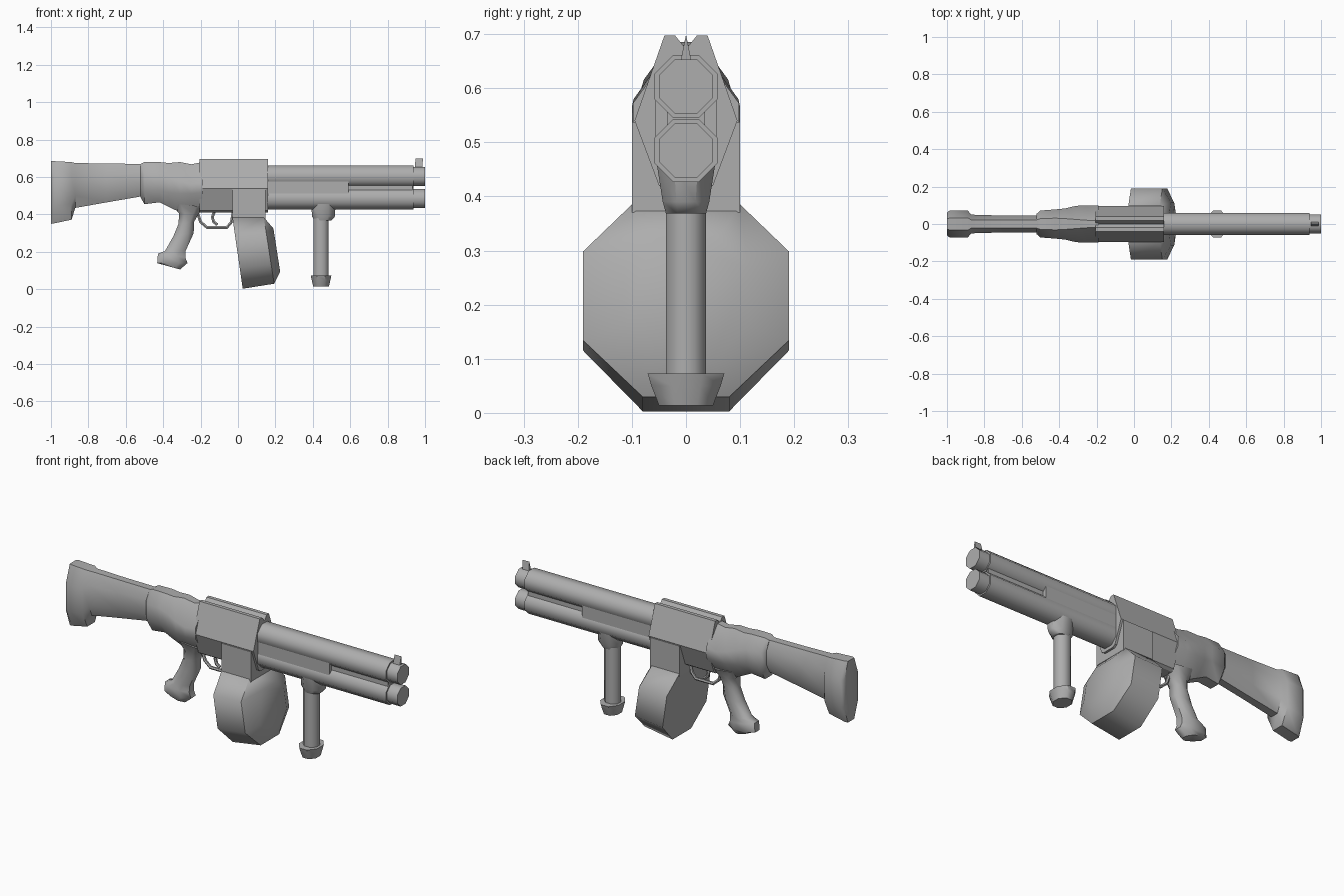
import bpy, bmesh, math
from mathutils import Vector

if "Cube" in bpy.data.objects:
    bpy.data.objects.remove(bpy.data.objects["Cube"], do_unlink=True)

grey = bpy.data.materials.new("grey metal")
grey.use_nodes = True
grey.diffuse_color = (0.42, 0.42, 0.42, 1)
grey.node_tree.nodes["Principled BSDF"].inputs["Base Color"].default_value = (0.42, 0.42, 0.42, 1)


def finish(obj, angle=50):
    obj.data.materials.append(grey)
    bpy.ops.object.select_all(action='DESELECT')
    obj.select_set(True)
    bpy.context.view_layer.objects.active = obj
    bpy.ops.object.shade_smooth_by_angle(angle=math.radians(angle))
    return obj


def loft(name, rings, angle=50):
    """Skin a list of equally long point rings and cap both ends."""
    bm = bmesh.new()
    vs = [[bm.verts.new(p) for p in ring] for ring in rings]
    n = len(vs[0])
    for a, b in zip(vs, vs[1:]):
        for i in range(n):
            j = (i + 1) % n
            bm.faces.new((a[i], a[j], b[j], b[i]))
    bm.faces.new(vs[0])
    bm.faces.new(vs[-1])
    bmesh.ops.recalc_face_normals(bm, faces=bm.faces)
    mesh = bpy.data.meshes.new(name)
    bm.to_mesh(mesh)
    bm.free()
    obj = bpy.data.objects.new(name, mesh)
    bpy.context.collection.objects.link(obj)
    return finish(obj, angle)


def octagon(k=0.45):
    """Unit square with its corners cut."""
    return [(1, k), (k, 1), (-k, 1), (-1, k), (-1, -k), (-k, -1), (k, -1), (1, -k)]


def along_x(x, top, bottom, half, k=0.45):
    mid, h = (top + bottom) / 2, (top - bottom) / 2
    return [(x, a * half, mid + b * h) for a, b in octagon(k)]


def slanted(back, front, half):
    """Octagonal section between a rear and a front point in the xz plane."""
    a, b = Vector((back[0], 0, back[1])), Vector((front[0], 0, front[1]))
    return [(a + b) / 2 + (b - a) / 2 * u + Vector((0, v * half, 0)) for u, v in octagon()]


def mirrored(half):
    return half + [(-y, z) for y, z in reversed(half) if y > 0]


# Shoulder stock with flared butt
loft("stock", [along_x(*s) for s in [
    (-1, 0.685, 0.35, 0.06), (-0.985, 0.685, 0.352, 0.073), (-0.89, 0.68, 0.372, 0.073),
    (-0.87, 0.675, 0.435, 0.05), (-0.7, 0.672, 0.465, 0.045), (-0.48, 0.67, 0.503, 0.045)]])

# Rear body tapering into the receiver
loft("rear_body", [along_x(*s) for s in [
    (-0.52, 0.67, 0.49, 0.055, 0.4), (-0.5, 0.68, 0.455, 0.072, 0.4),
    (-0.42, 0.68, 0.465, 0.078, 0.4), (-0.37, 0.675, 0.44, 0.083, 0.35),
    (-0.31, 0.68, 0.412, 0.097, 0.25), (-0.25, 0.668, 0.408, 0.1, 0.2),
    (-0.19, 0.68, 0.41, 0.098, 0.2)]])

# Receiver with a sighting groove along the top
receiver = mirrored([(0, 0.672), (0.02, 0.697), (0.04, 0.697), (0.095, 0.54),
                     (0.05, 0.42), (0.035, 0.41)])
loft("receiver", [[(x, y, z) for y, z in receiver] for x in (-0.205, 0.16)], 30)

# Pistol grip
loft("pistol_grip", [slanted(*s) for s in [
    ((-0.36, 0.46), (-0.17, 0.44), 0.06), ((-0.315, 0.405), (-0.21, 0.405), 0.048),
    ((-0.318, 0.35), (-0.235, 0.36), 0.04), ((-0.345, 0.285), (-0.237, 0.3), 0.04),
    ((-0.39, 0.205), (-0.28, 0.205), 0.04), ((-0.428, 0.19), (-0.282, 0.17), 0.045),
    ((-0.432, 0.14), (-0.27, 0.14), 0.045), ((-0.415, 0.135), (-0.31, 0.106), 0.035)]])


# Trigger and its guard
def rod(name, points, radius):
    curve = bpy.data.curves.new(name, 'CURVE')
    curve.dimensions = '3D'
    curve.bevel_depth = radius
    curve.bevel_resolution = 1
    curve.use_fill_caps = True
    spline = curve.splines.new('POLY')
    spline.points.add(len(points) - 1)
    for p, (x, z) in zip(spline.points, points):
        p.co = (x, 0, z, 1)
    obj = bpy.data.objects.new(name, curve)
    bpy.context.collection.objects.link(obj)
    bpy.ops.object.select_all(action='DESELECT')
    obj.select_set(True)
    bpy.context.view_layer.objects.active = obj
    bpy.ops.object.convert(target='MESH')
    finish(bpy.context.view_layer.objects.active)


rod("trigger_guard", [(-0.22, 0.42), (-0.2, 0.36), (-0.165, 0.33), (-0.06, 0.33),
                      (-0.035, 0.36), (-0.025, 0.42)], 0.009)
rod("trigger", [(-0.125, 0.42), (-0.137, 0.385), (-0.13, 0.36), (-0.11, 0.345)], 0.009)

# Magazine neck and drum
neck = [(0.1, 0.537), (0.1, 0.37)]
loft("magazine_neck", [[(x, y, z) for y, z in mirrored(neck)] for x in (-0.03, 0.148)], 30)

drum = mirrored([(0.1, 0.385), (0.19, 0.292), (0.19, 0.115), (0.08, 0.003)])


def lean(z):
    return (0.385 - z) * 0.145


def drum_ring(x, scale_y, scale_z, lift):
    ring = []
    for y, z in drum:
        z = 0.2 + (z - 0.2) * scale_z
        ring.append((x + lean(z), y * scale_y, z + lift * (0.385 - z)))
    return ring


loft("drum_magazine", [drum_ring(-0.03, 1, 1, 0), drum_ring(0.138, 1, 1, 0.07),
                       drum_ring(0.18, 0.6, 0.65, 0.07)])


# Twin barrels, each with a narrower muzzle
def barrel_ring(x, z, r):
    return along_x(x, z + r, z - r, r, 0.414)


for label, z in (("upper", 0.603), ("lower", 0.485)):
    loft(label + "_barrel", [barrel_ring(x, z, 0.058) for x in (0.15, 0.937)])
    loft(label + "_muzzle", [barrel_ring(x, z, 0.05) for x in (0.93, 1.0)])


# Filler between the barrels: wide side plates at the rear, narrow web ahead
def block(name, x0, x1, half, z0, z1):
    loft(name, [[(x, -half, z0), (x, half, z0), (x, half, z1), (x, -half, z1)]
                for x in (x0, x1)], 30)


block("barrel_side_plates", 0.15, 0.592, 0.056, 0.485, 0.603)
block("barrel_web", 0.58, 0.932, 0.035, 0.5, 0.59)

# Front sight blade
loft("front_sight", [[(x, -0.011, 0.645), (x, 0.011, 0.645), (x + 0.004, 0, 0.699)]
                     for x in (0.945, 0.985)], 30)


# Vertical foregrip with collar and flared foot
def along_z(x, z, rx, ry):
    return [(x + a * rx, b * ry, z) for a, b in octagon(0.414)]


loft("foregrip_collar", [along_z(0.457, 0.46, 0.064, 0.054), along_z(0.457, 0.39, 0.062, 0.043),
                         along_z(0.455, 0.368, 0.045, 0.037)])
loft("foregrip_handle", [along_z(0.444, z, 0.041, 0.037) for z in (0.06, 0.38)])
loft("foregrip_foot", [along_z(0.444, 0.073, 0.055, 0.071), along_z(0.444, 0.05, 0.05, 0.064),
                       along_z(0.444, 0.014, 0.042, 0.05)])
